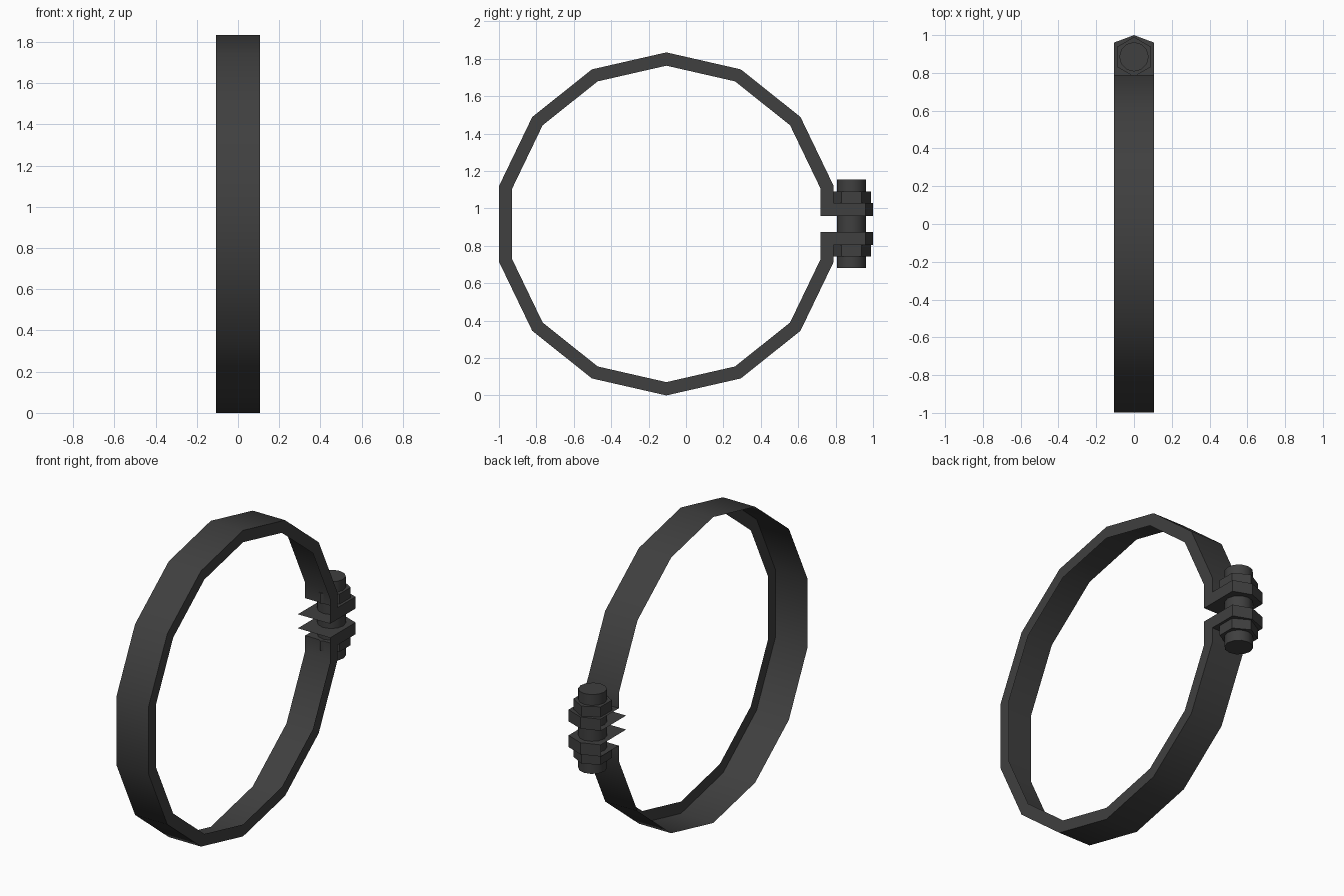
import bpy
import bmesh
from math import pi, sin, cos, radians

cube = bpy.data.objects.get("Cube")
if cube:
    bpy.data.objects.remove(cube)

# Single dark metal colour
metal = bpy.data.materials.new("dark_grey_metal")
metal.use_nodes = True
colour = (0.05, 0.05, 0.05, 1)
metal.diffuse_color = colour
metal.node_tree.nodes["Principled BSDF"].inputs["Base Color"].default_value = colour

HALF = 0.107             # half the band width
CY, CZ = -0.105, 0.917   # ring centre
SIDES = 14
BOLT_Y = 0.885
GAP, FLANGE = 0.042, 0.112   # flange faces, measured from the ring centre
TIP_SIDE, TIP = 0.96, 1.0


def finish(name, bm, angle):
    mesh = bpy.data.meshes.new(name)
    bmesh.ops.remove_doubles(bm, verts=bm.verts, dist=0.0005)
    bmesh.ops.recalc_face_normals(bm, faces=bm.faces)
    bm.to_mesh(mesh)
    bm.free()
    mesh.materials.append(metal)
    obj = bpy.data.objects.new(name, mesh)
    bpy.context.collection.objects.link(obj)
    bpy.ops.object.select_all(action='DESELECT')
    obj.select_set(True)
    bpy.context.view_layer.objects.active = obj
    bpy.ops.object.shade_smooth_by_angle(angle=radians(angle))


def face(bm, points):
    bm.faces.new([bm.verts.new(p) for p in points])


def ring_path(radius, end_offset):
    # Ring corners from the upper opening round to the lower one
    pts = []
    for k in range(SIDES):
        a = pi / SIDES + k * 2 * pi / SIDES
        pts.append((CY + radius * cos(a), CZ + radius * sin(a)))
    y = pts[0][0]
    return [(y, CZ + end_offset)] + pts + [(y, CZ - end_offset)]


# Clamp band: outer wall and one side rim, open on the inside and other side
outer = ring_path(0.917, FLANGE)
inner = ring_path(0.846, GAP)
bm = bmesh.new()
for i in range(len(outer) - 1):
    a, b, c, d = outer[i], outer[i + 1], inner[i + 1], inner[i]
    face(bm, [(-HALF, *a), (HALF, *a), (HALF, *b), (-HALF, *b)])
    face(bm, [(HALF, *a), (HALF, *d), (HALF, *c), (HALF, *b)])

# Pointed flanges either side of the opening
for s in (1, -1):
    y_out, y_in = outer[0][0], inner[0][0]
    zo, zi = CZ + s * FLANGE, CZ + s * GAP
    for y, z in ((y_out, zo), (y_in, zi)):
        face(bm, [(-HALF, y, z), (HALF, y, z), (HALF, TIP_SIDE, z),
                  (0, TIP, z), (-HALF, TIP_SIDE, z)])
    face(bm, [(HALF, y_out, zo), (HALF, TIP_SIDE, zo),
              (HALF, TIP_SIDE, zi), (HALF, y_in, zi)])
    for x in (HALF, -HALF):
        face(bm, [(x, TIP_SIDE, zo), (0, TIP, zo), (0, TIP, zi), (x, TIP_SIDE, zi)])
finish("clamp_band", bm, 30)


def prism(name, sides, radius, z0, z1, angle):
    bm = bmesh.new()
    bmesh.ops.create_cone(bm, cap_ends=True, segments=sides,
                          radius1=radius, radius2=radius, depth=z1 - z0)
    bmesh.ops.translate(bm, verts=bm.verts, vec=(0, BOLT_Y, (z0 + z1) / 2))
    finish(name, bm, angle)


# Bolt and hexagonal nuts, one corner of each nut facing the back
prism("bolt", 12, 0.078, 0.68, 1.155, 31)
prism("upper_nut", 6, 0.105, CZ + FLANGE, 1.09, 30)
prism("lower_nut", 6, 0.105, 0.744, CZ - FLANGE, 30)
